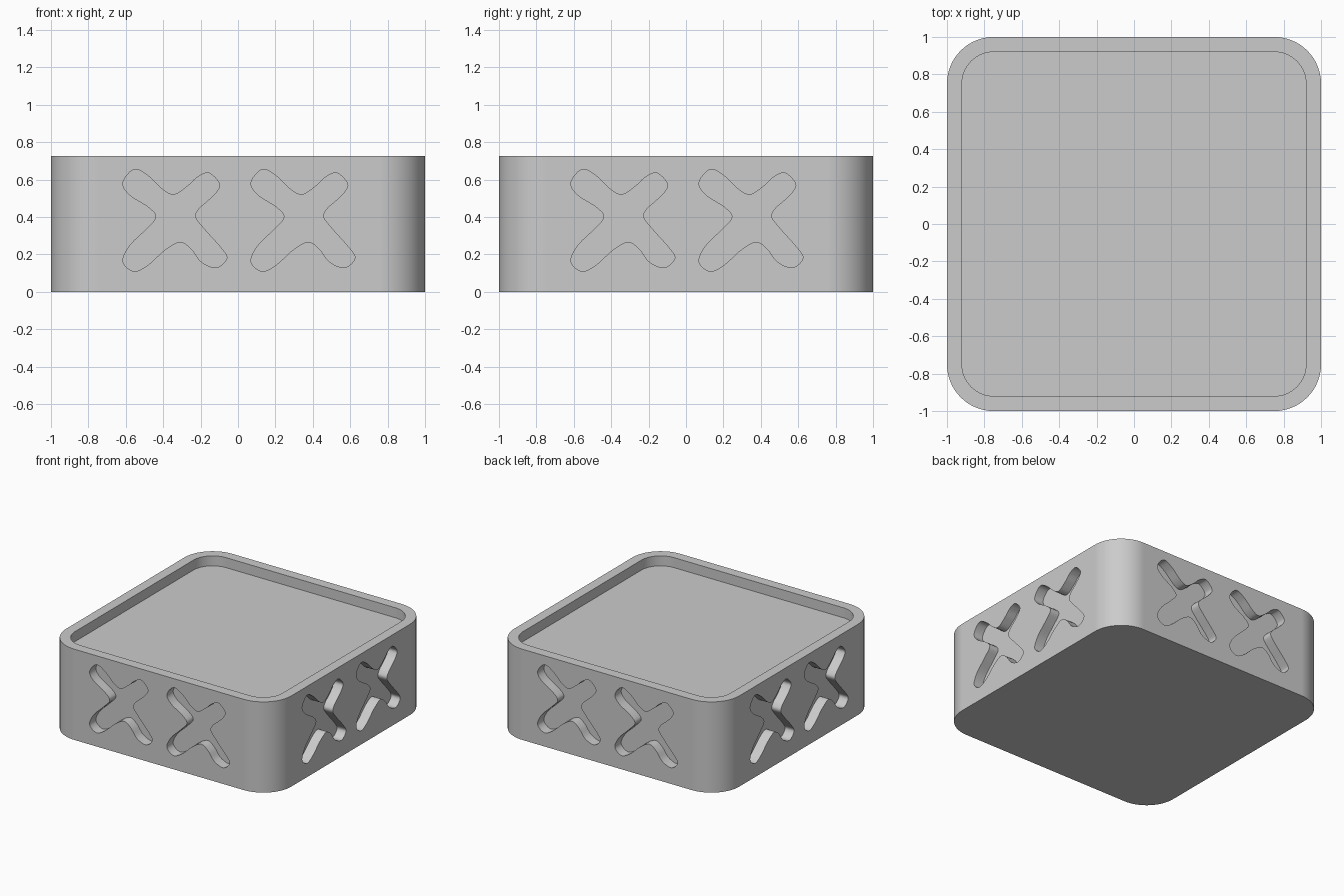
import bpy, bmesh, math
from mathutils import Vector, Matrix

cube = bpy.data.objects.get("Cube")
if cube:
    bpy.data.objects.remove(cube, do_unlink=True)

HEIGHT, WALL, RADIUS, SPACING = 0.727, 0.08, 0.25, 0.685

stone = bpy.data.materials.new("light grey")
stone.use_nodes = True
stone.diffuse_color = (0.6, 0.6, 0.6, 1)
stone.node_tree.nodes["Principled BSDF"].inputs["Base Color"].default_value = stone.diffuse_color


def rounded_square(half, radius, z, steps=16):
    """Outline of a square with round corners."""
    points = []
    for corner in range(4):
        turn = Matrix.Rotation(corner * math.pi / 2, 3, "Z")
        for i in range(steps + 1):
            a = i / steps * math.pi / 2
            points.append(turn @ Vector((half - radius + radius * math.cos(a),
                                         half - radius + radius * math.sin(a), z)))
    return points


def smooth_loop(points, steps=6):
    """Closed Catmull-Rom curve through the points."""
    out, n = [], len(points)
    for i in range(n):
        a, b, c, d = (Vector(points[(i + k) % n]) for k in (-1, 0, 1, 2))
        for s in range(steps):
            t = s / steps
            out.append((2 * b + (c - a) * t + (2 * a - 5 * b + 4 * c - d) * t ** 2
                        + (3 * b - a - 3 * c + d) * t ** 3) / 2)
    return out


def add_prism(bm, outline, direction):
    face = bm.faces.new([bm.verts.new(p) for p in outline])
    result = bmesh.ops.extrude_face_region(bm, geom=[face], use_keep_orig=True)
    moved = [v for v in result["geom"] if isinstance(v, bmesh.types.BMVert)]
    bmesh.ops.translate(bm, verts=moved, vec=direction)


def make_object(name, bm):
    bmesh.ops.recalc_face_normals(bm, faces=bm.faces[:])
    mesh = bpy.data.meshes.new(name)
    bm.to_mesh(mesh)
    bm.free()
    mesh.materials.append(stone)
    obj = bpy.data.objects.new(name, mesh)
    bpy.context.collection.objects.link(obj)
    return obj


# Solid block with round corners
bm = bmesh.new()
add_prism(bm, rounded_square(1, RADIUS, 0), (0, 0, HEIGHT))
body = make_object("tray_body", bm)

# Cutter: shallow tray in the top, two cross pockets on each side
cross = smooth_loop([
    (-.34, .52), (-.27, .565), (-.215, .615), (-.155, .635), (-.10, .58),
    (-.115, .535), (-.165, .485), (-.21, .445), (-.228, .40), (-.18, .335),
    (-.095, .24), (-.06, .18), (-.115, .13), (-.195, .16), (-.25, .23),
    (-.31, .267), (-.39, .225), (-.48, .145), (-.555, .11), (-.615, .16),
    (-.58, .245), (-.49, .335), (-.437, .40), (-.48, .455), (-.58, .52),
    (-.615, .585), (-.555, .655), (-.48, .62), (-.40, .545)])
bm = bmesh.new()
add_prism(bm, rounded_square(1 - WALL, RADIUS - WALL, HEIGHT - WALL), (0, 0, 0.2))
for side in range(4):
    turn = Matrix.Rotation(side * math.pi / 2, 3, "Z")
    for shift in (0, SPACING):
        outline = [turn @ Vector((p.x + shift, WALL - 1, p.y)) for p in cross]
        add_prism(bm, outline, turn @ Vector((0, -0.2, 0)))
cutter = make_object("pocket_cutter", bm)
cutter.hide_render = True

cut = body.modifiers.new("pockets", "BOOLEAN")
cut.operation = "DIFFERENCE"
cut.solver = "EXACT"
cut.object = cutter

# Keep the carved result and drop the cutter
bpy.context.view_layer.update()
carved = bpy.data.meshes.new_from_object(body.evaluated_get(bpy.context.evaluated_depsgraph_get()))
body.modifiers.clear()
body.data = carved
bpy.data.objects.remove(cutter, do_unlink=True)

# Smooth round corners and pocket walls, crisp rims
bpy.ops.object.select_all(action="DESELECT")
body.select_set(True)
bpy.context.view_layer.objects.active = body
bpy.ops.object.shade_smooth_by_angle(angle=math.radians(35))
weighted = body.modifiers.new("even_shading", "WEIGHTED_NORMAL")
weighted.keep_sharp = True
